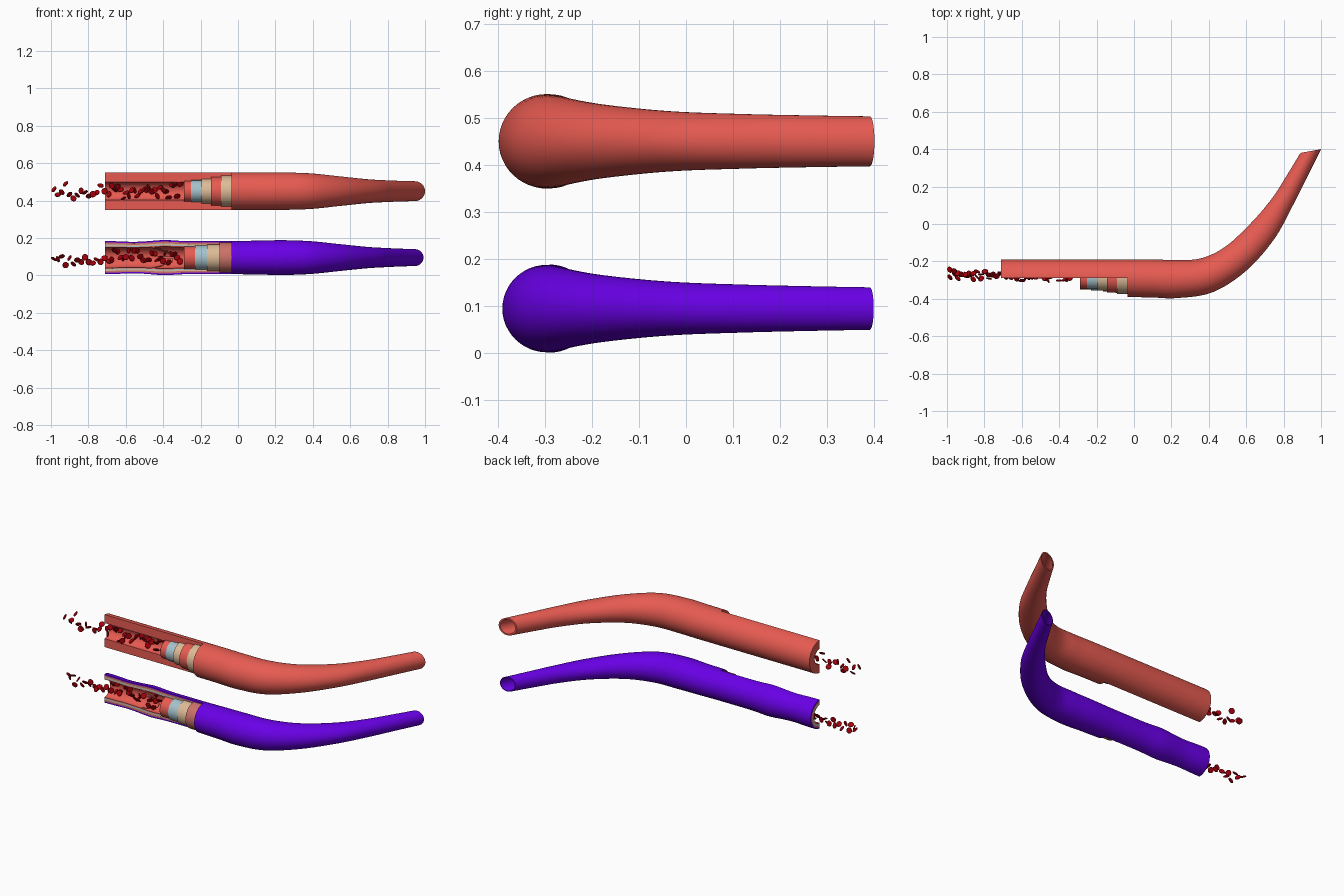
import bpy, bmesh, math, random
from mathutils import Vector, Euler

if "Cube" in bpy.data.objects:
    bpy.data.objects.remove(bpy.data.objects["Cube"], do_unlink=True)
random.seed(4)


def material(name, rgb):
    m = bpy.data.materials.new(name)
    m.use_nodes = True
    m.diffuse_color = (*rgb, 1)
    m.node_tree.nodes["Principled BSDF"].inputs["Base Color"].default_value = (*rgb, 1)
    return m


RED = material("artery red", (0.8, 0.105, 0.083))
PURPLE = material("vein purple", (0.145, 0.0, 0.82))
TAN = material("elastic tan", (0.72, 0.5, 0.31))
BLUE = material("membrane blue grey", (0.38, 0.54, 0.6))
PINK = material("muscle pink", (0.6, 0.17, 0.14))
BLOOD = material("blood red", (0.37, 0.0, 0.003))

AXIS_Y = -0.29
CUT_END, SLEEVE_END, LEFT_END = -0.035, 0.02, -0.71


def finish(bm, name, mat):
    bmesh.ops.recalc_face_normals(bm, faces=bm.faces)
    me = bpy.data.meshes.new(name)
    bm.to_mesh(me)
    bm.free()
    me.materials.append(mat)
    ob = bpy.data.objects.new(name, me)
    bpy.context.collection.objects.link(ob)
    return ob


def shell(name, mat, outer, inner, start=0, end=360, n=48):
    """Thick tube or open arc swept through rings of (centre, side vector, half height)."""
    bm = bmesh.new()
    full = end - start == 360
    count = n if full else n // 2 + 1

    def ring(centre, side, height):
        step = math.radians(end - start) / (n if full else count - 1)
        angles = [math.radians(start) + step * j for j in range(count)]
        return [bm.verts.new(centre + side * math.cos(a) + Vector((0, 0, height * math.sin(a))))
                for a in angles]

    out = [ring(*r) for r in outer]
    inn = [ring(*r) for r in inner]
    last = len(out) - 1
    for j in range(count if full else count - 1):
        k = (j + 1) % count
        for i in range(last):
            for g in (out, inn):
                bm.faces.new((g[i][j], g[i][k], g[i + 1][k], g[i + 1][j]))
        for i in (0, last):
            bm.faces.new((out[i][j], out[i][k], inn[i][k], inn[i][j]))
    if not full:
        for j in (0, count - 1):
            for i in range(last):
                bm.faces.new((out[i][j], out[i + 1][j], inn[i + 1][j], inn[i][j]))
    return finish(bm, name, mat)


def straight(x0, x1, z, radius, swell, steps=24):
    """Rings along the straight stretch."""
    rings = []
    for i in range(steps + 1):
        x = x0 + (x1 - x0) * i / steps
        r = radius * swell(x)
        rings.append((Vector((x, AXIS_Y, z)), Vector((0, -r, 0)), r))
    return rings


def spline(points, steps=8):
    """Smooth interpolation through stations."""
    p = [Vector(q) for q in points]
    p = [p[0] * 2 - p[1]] + p + [p[-1] * 2 - p[-2]]
    res = []
    for i in range(1, len(p) - 2):
        a, b, c, d = p[i - 1:i + 3]
        for s in range(steps):
            t = s / steps
            res.append(0.5 * (2 * b + (c - a) * t + (2 * a - 5 * b + 4 * c - d) * t * t
                              + (3 * b - a - 3 * c + d) * t ** 3))
    return res + [p[-2]]


# Front edge, back edge and half height of the bending vessel
STATIONS = [
    (CUT_END, -0.39, CUT_END, -0.19, 0.1),
    (0.1, -0.393, 0.1, -0.19, 0.1),
    (0.23, -0.396, 0.24, -0.192, 0.1),
    (0.42, -0.365, 0.36, -0.183, 0.095),
    (0.6, -0.25, 0.49, -0.12, 0.079),
    (0.75, -0.08, 0.63, 0.01, 0.064),
    (0.85, 0.1, 0.74, 0.14, 0.058),
    (0.925, 0.25, 0.82, 0.265, 0.055),
    (1.0, 0.4, 0.89, 0.38, 0.053),
]


def bend(z, scale_start, scale_mid, scale_end, wall):
    rings = []
    stations = spline(STATIONS)
    for i, (ox, oy, ix, iy, h) in enumerate(stations):
        t = i / (len(stations) - 1)
        s = scale_start + (scale_mid - scale_start) * min(t * 4, 1)
        s += (scale_end - scale_mid) * max(0, t - 0.3) / 0.7
        centre = Vector(((ox + ix) / 2, (oy + iy) / 2, z))
        side = Vector(((ox - ix) / 2, (oy - iy) / 2, 0))
        rings.append((centre, side * s * wall, h * s * wall))
    return rings


def blood_cells(name, z, xs, spread):
    """Small dished discs scattered along the vessel, mostly facing the front."""
    bm = bmesh.new()
    for x in xs:
        new = bmesh.ops.create_uvsphere(bm, u_segments=14, v_segments=8, radius=1)["verts"]
        rot = Euler((math.pi / 2 + random.uniform(-1, 1), 0, random.uniform(-1.2, 1.2))).to_matrix()
        a, r = random.uniform(0, math.tau), spread * math.sqrt(random.random())
        spot = Vector((x, AXIS_Y + 0.015 + 0.75 * r * math.cos(a), z + r * math.sin(a)))
        for v in new:
            v.co.z *= 0.15 + 0.25 * math.hypot(v.co.x, v.co.y)
            v.co = rot @ (v.co * 0.0175) + spot
    return finish(bm, name, BLOOD)


def vessel(label, z, wall_mat, layers, swell, scales, wall):
    # Long bending outer wall, hollow to its open end
    shell(label + "_outer_wall", wall_mat, bend(z, *scales, 1), bend(z, *scales, wall))
    # Each layer: half tube where cut open, then a full sleeve
    for part, mat, cut_mat, inner, outer, begin in layers:
        shell(f"{label}_{part}_cut", cut_mat,
              straight(LEFT_END, begin, z, outer, swell),
              straight(LEFT_END, begin, z, inner, swell), 90, 270)
        if begin < CUT_END:
            shell(f"{label}_{part}_sleeve", mat,
                  straight(begin, SLEEVE_END, z, outer, swell, 6),
                  straight(begin, SLEEVE_END, z, inner, swell, 6))
    # Free cells spilling out, then cells inside the opened vessel
    xs = [-0.984 + 0.27 * i / 13 for i in range(14)]
    xs += [-0.69 + 0.38 * i / 25 for i in range(26)]
    blood_cells(label + "_blood_cells", z, xs, 0.042)


def vein_swell(x):
    bulge = 0.065 * math.exp(-((x + 0.39) / 0.07) ** 2)
    waist = 0.045 * math.exp(-((x + 0.56) / 0.07) ** 2)
    return 1 + bulge - waist


vessel("artery", 0.45, RED, [
    ("lining", RED, RED, 0.048, 0.055, -0.29),
    ("membrane", BLUE, RED, 0.055, 0.0585, -0.25),
    ("inner_elastic", TAN, RED, 0.0585, 0.066, -0.195),
    ("muscle", RED, RED, 0.066, 0.077, -0.145),
    ("outer_elastic", TAN, RED, 0.077, 0.083, -0.09),
    ("jacket", RED, RED, 0.083, 0.1, CUT_END),
], lambda x: 1, (1, 1, 1), 0.83)

vessel("vein", 0.095, PURPLE, [
    ("lining", RED, RED, 0.055, 0.06, -0.29),
    ("membrane", BLUE, BLUE, 0.06, 0.065, -0.23),
    ("elastic", TAN, TAN, 0.065, 0.071, -0.165),
    ("muscle", PINK, PINK, 0.071, 0.08, -0.1),
    ("jacket", PURPLE, PURPLE, 0.08, 0.088, CUT_END),
], vein_swell, (0.88, 0.93, 0.85), 0.91)

# Valve flaps inside the vein
for label, a in (("upper", 95), ("lower", 185)):
    def flap(offset):
        return [(Vector((x, AXIS_Y, 0.095)), Vector((0, -r - offset, 0)), r + offset)
                for x, r in ((-0.46, 0.056), (-0.42, 0.048), (-0.38, 0.034), (-0.35, 0.024))]
    shell(f"vein_{label}_valve_flap", RED, flap(0.002), flap(-0.002), a, a + 80, 24)

# Smooth shading with crisp cut edges
bpy.ops.object.select_all(action='DESELECT')
for ob in bpy.data.objects:
    if ob.type == 'MESH':
        ob.select_set(True)
        bpy.context.view_layer.objects.active = ob
bpy.ops.object.shade_smooth_by_angle(angle=math.radians(40))
